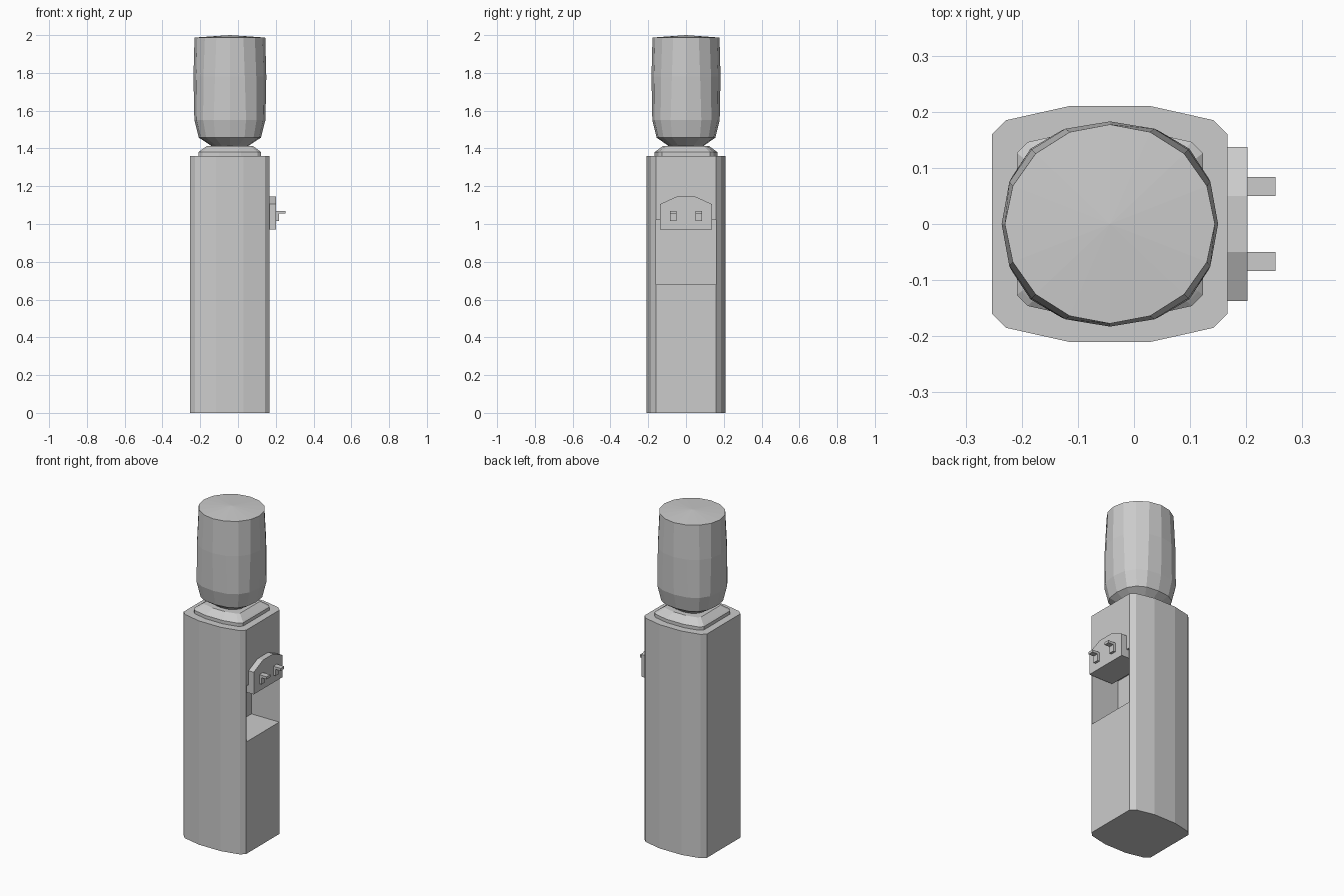
import bpy, bmesh, math

if "Cube" in bpy.data.objects:
    bpy.data.objects.remove(bpy.data.objects["Cube"])

CX = -0.043  # axis of cabinet and bottle


def mesh_object(name, bm):
    bmesh.ops.recalc_face_normals(bm, faces=bm.faces)
    me = bpy.data.meshes.new(name)
    bm.to_mesh(me)
    bm.free()
    ob = bpy.data.objects.new(name, me)
    bpy.context.collection.objects.link(ob)
    return ob


def loft(name, rings, dome=None):
    """Skin a stack of equal-length rings; optional dome point on top."""
    bm = bmesh.new()
    loops = [[bm.verts.new(p) for p in ring] for ring in rings]
    n = len(loops[0])
    for a, b in zip(loops, loops[1:]):
        for i in range(n):
            j = (i + 1) % n
            bm.faces.new((a[i], a[j], b[j], b[i]))
    bm.faces.new(loops[0][::-1])
    if dome:
        tip = bm.verts.new(dome)
        for i in range(n):
            bm.faces.new((loops[-1][i], loops[-1][(i + 1) % n], tip))
    else:
        bm.faces.new(loops[-1])
    return mesh_object(name, bm)


def box(name, x0, x1, y0, y1, z0, z1):
    base = [(x0, y0), (x1, y0), (x1, y1), (x0, y1)]
    return loft(name, [[(x, y, z) for x, y in base] for z in (z0, z1)])


# Rounded-square cabinet outline, mirrored from one quarter
quarter = [(0.21, 0.16), (0.185, 0.185), (0.073, 0.21)]
half = quarter + [(-x, y) for x, y in quarter[::-1]]
outline = half + [(x, -y) for x, y in half[::-1]]


def body_ring(s, z):
    return [(CX + x * s, y * s, z) for x, y in outline]


def bottle_ring(z, s, p):
    """16-sided oval; p below 1 makes it squarer."""
    pts = []
    for i in range(16):
        a = math.tau * i / 16
        c, d = round(math.cos(a), 6), round(math.sin(a), 6)
        pts.append((CX + 0.191 * s * math.copysign(abs(c) ** p, c),
                    0.181 * s * math.copysign(abs(d) ** p, d), z))
    return pts


# Cabinet with cup niche
cabinet = loft("cabinet", [body_ring(1, 0), body_ring(1, 1.36)])
cutter = box("niche_cutter", -0.02, 0.3, -0.158, 0.158, 0.68, 1.02)
cutter.hide_render = True
cutter.hide_viewport = True
cutter.display_type = 'WIRE'
cut = cabinet.modifiers.new("niche", 'BOOLEAN')
cut.operation = 'DIFFERENCE'
cut.solver = 'EXACT'
cut.object = cutter

# Stepped collar under the bottle
loft("collar", [body_ring(0.79, 1.355), body_ring(0.79, 1.38),
                body_ring(0.75, 1.387), body_ring(0.58, 1.413)])

# Water bottle
loft("bottle", [bottle_ring(1.405, 0.45, 0.9), bottle_ring(1.422, 0.58, 0.85),
                bottle_ring(1.457, 0.86, 0.78), bottle_ring(1.55, 0.985, 0.82),
                bottle_ring(1.78, 1.01, 0.93), bottle_ring(1.987, 0.98, 1)],
     dome=(CX, 0, 2.0))

# Tap panel with clipped top corners, reaching back into the niche
shape = [(-0.137, 0.97), (0.137, 0.97), (0.137, 1.105),
         (0.05, 1.145), (-0.05, 1.145), (-0.137, 1.105)]
loft("tap_panel", [[(x, y, z) for y, z in shape] for x in (0.04, 0.202)])

# Pair of L-shaped taps
tap = [(0.2, 1.015), (0.217, 1.015), (0.217, 1.055),
       (0.252, 1.055), (0.252, 1.07), (0.2, 1.07)]
for side, yc in (("left", -0.067), ("right", 0.067)):
    loft(side + "_tap", [[(x, yc + w, z) for x, z in tap] for w in (-0.017, 0.017)])
